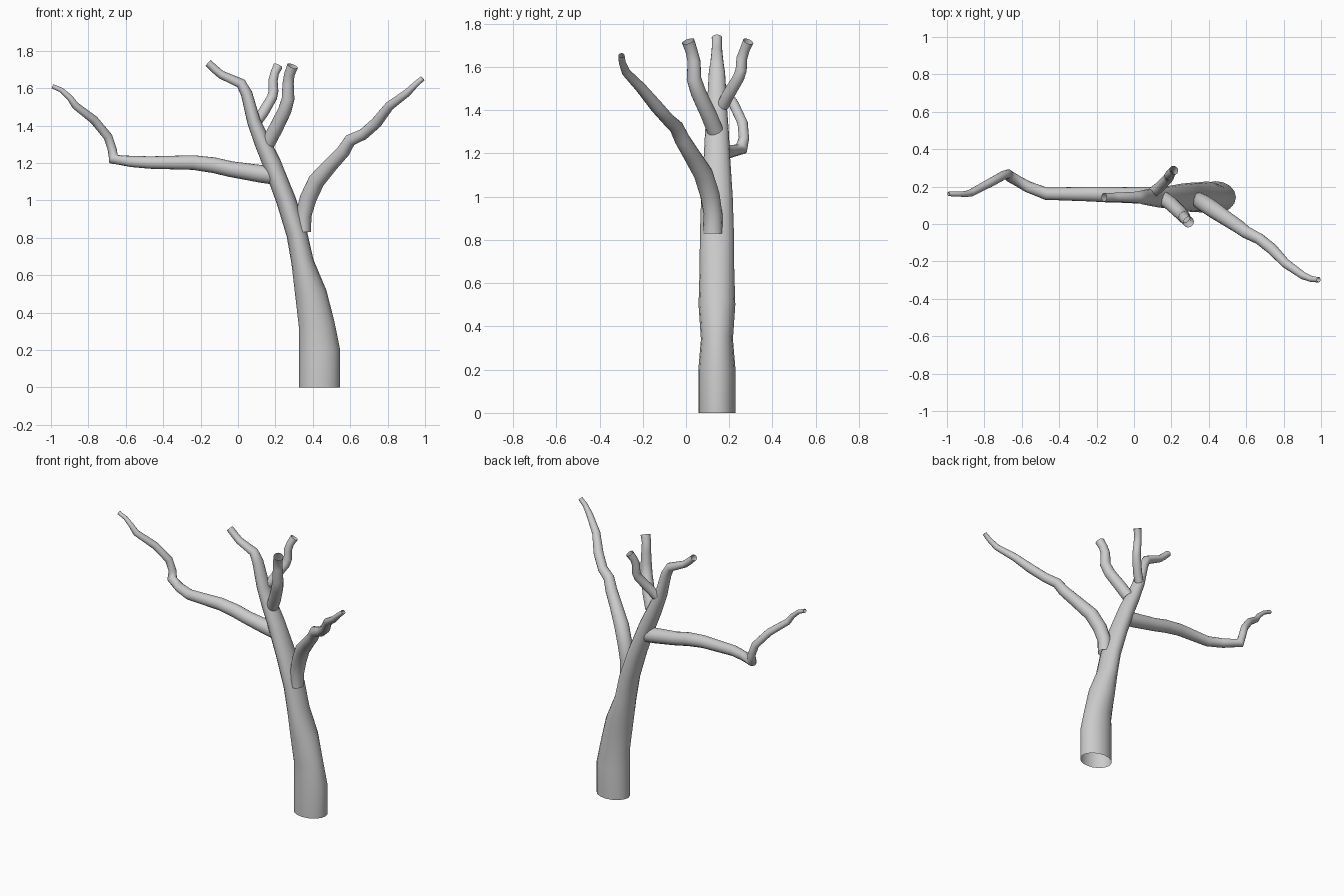
import bpy, bmesh
from math import cos, sin, tau
from mathutils import Vector

SIDES = 16


def limb(name, stations):
    """Sweep an open tube; stations are (x, y, z, width radius, depth radius)."""
    pts = [Vector(s[:3]) for s in stations]
    bm = bmesh.new()
    rings = []
    for i, s in enumerate(stations):
        a = (pts[i] - pts[i - 1]).normalized() if i > 0 else Vector()
        b = (pts[i + 1] - pts[i]).normalized() if i < len(pts) - 1 else Vector()
        t = (a + b).normalized()
        v = Vector((0, 1, 0))
        v = (v - t * v.dot(t)).normalized()
        u = v.cross(t)
        rings.append([bm.verts.new(pts[i] + u * s[3] * cos(tau * k / SIDES)
                                   + v * s[-1] * sin(tau * k / SIDES))
                      for k in range(SIDES)])
    for lo, hi in zip(rings, rings[1:]):
        for k in range(SIDES):
            n = (k + 1) % SIDES
            bm.faces.new((lo[k], lo[n], hi[n], hi[k])).smooth = True
    mesh = bpy.data.meshes.new(name)
    bm.to_mesh(mesh)
    bm.free()
    obj = bpy.data.objects.new(name, mesh)
    bpy.context.collection.objects.link(obj)
    return obj


# Trunk: oval section, leaning left and ending in the top left twig
limb("trunk", [(x, 0.143, z, rx, ry) for x, z, rx, ry in [
    (0.436, 0.0, 0.109, 0.086), (0.436, 0.2, 0.109, 0.086),
    (0.42, 0.34, 0.096, 0.074), (0.39, 0.5, 0.085, 0.085),
    (0.345, 0.67, 0.06, 0.08), (0.315, 0.82, 0.056, 0.079),
    (0.257, 1.0, 0.053, 0.073), (0.18, 1.2, 0.049, 0.06),
    (0.135, 1.3, 0.044, 0.055), (0.085, 1.42, 0.036, 0.046),
    (0.046, 1.57, 0.031, 0.038), (0.016, 1.625, 0.028, 0.03),
    (-0.09, 1.672, 0.022, 0.025), (-0.123, 1.70, 0.022, 0.023),
    (-0.16, 1.735, 0.02, 0.024)]])

# Long left branch with an elbow
limb("left_branch", [
    (0.21, 0.145, 1.13, 0.048), (0.12, 0.15, 1.142, 0.047),
    (-0.04, 0.155, 1.167, 0.042), (-0.13, 0.157, 1.188, 0.042),
    (-0.24, 0.16, 1.202, 0.039), (-0.47, 0.162, 1.202, 0.033),
    (-0.57, 0.20, 1.208, 0.03), (-0.665, 0.255, 1.22, 0.03),
    (-0.672, 0.268, 1.27, 0.024), (-0.695, 0.262, 1.34, 0.024),
    (-0.77, 0.22, 1.43, 0.023), (-0.87, 0.167, 1.507, 0.02),
    (-0.9, 0.16, 1.55, 0.016), (-0.945, 0.16, 1.59, 0.013),
    (-0.992, 0.161, 1.61, 0.012)])

# Long right branch reaching forward
limb("right_branch", [
    (0.35, 0.125, 0.83, 0.04, 0.045), (0.35, 0.125, 0.92, 0.043),
    (0.375, 0.11, 1.01, 0.045), (0.42, 0.08, 1.105, 0.045),
    (0.5, 0.025, 1.195, 0.039), (0.565, -0.018, 1.265, 0.036),
    (0.6, -0.045, 1.322, 0.033), (0.67, -0.08, 1.353, 0.03),
    (0.74, -0.135, 1.415, 0.03), (0.81, -0.21, 1.505, 0.025),
    (0.905, -0.277, 1.575, 0.02), (0.95, -0.295, 1.62, 0.016),
    (0.988, -0.298, 1.653, 0.014)])

# Two short branches near the top
limb("front_branch", [
    (0.16, 0.135, 1.305, 0.038), (0.2, 0.105, 1.38, 0.038),
    (0.25, 0.058, 1.48, 0.036), (0.268, 0.037, 1.545, 0.034),
    (0.268, 0.037, 1.625, 0.03), (0.275, 0.025, 1.675, 0.028),
    (0.292, 0.01, 1.718, 0.03)])
limb("back_branch", [
    (0.1, 0.17, 1.42, 0.028), (0.135, 0.195, 1.47, 0.029),
    (0.182, 0.243, 1.55, 0.027), (0.19, 0.255, 1.585, 0.026),
    (0.187, 0.258, 1.64, 0.025), (0.196, 0.272, 1.68, 0.023),
    (0.214, 0.288, 1.718, 0.025)])
